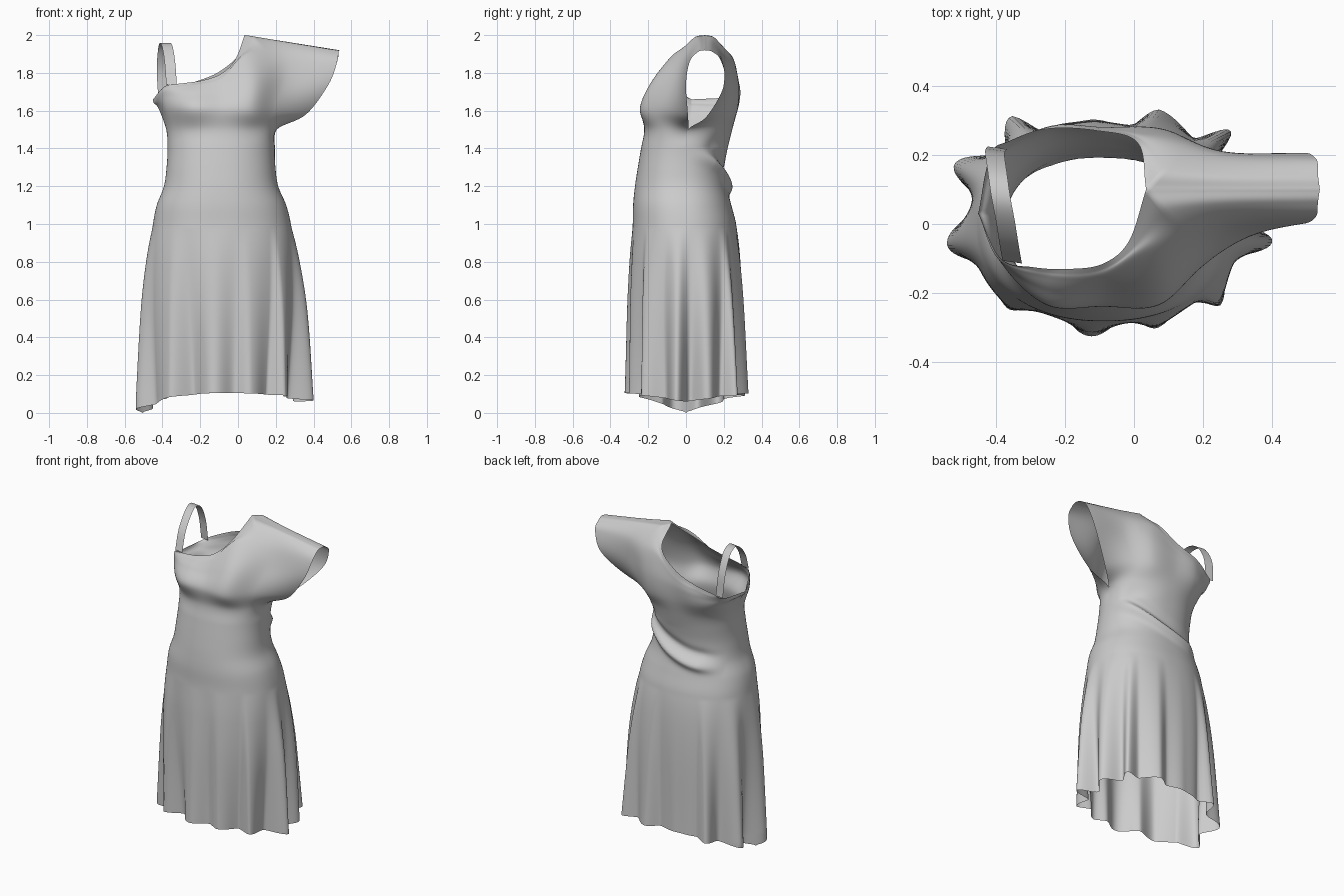
import bpy, bmesh, math
from mathutils import Vector as V

if "Cube" in bpy.data.objects:
    bpy.data.objects.remove(bpy.data.objects["Cube"])

SEG = 120         # columns in each half (front / back)
NECK_T = 0.75     # column fraction where the neckline meets the shoulder
CENTRE = V((-0.08, 0.0))


def spline(pts, t):
    """Catmull-Rom through pts, t in 0..1."""
    n = len(pts) - 1
    i = min(int(t * n), n - 1)
    f = t * n - i
    b, c = pts[i], pts[i + 1]
    a = pts[i - 1] if i else b * 2 - c
    d = pts[i + 2] if i + 2 <= n else c * 2 - b
    return 0.5 * (b * 2 + (c - a) * f + (a * 2 - b * 5 + c * 4 - d) * f * f
                  + (b * 3 - a - c * 3 + d) * f ** 3)


# Body outline: z, left x, right x, front y, back y
BODY = [(0.0, -.50, .35, -.29, .29), (0.5, -.495, .34, -.30, .295),
        (0.8, -.475, .31, -.293, .285), (1.0, -.45, .28, -.282, .265),
        (1.1, -.43, .255, -.28, .24), (1.2, -.392, .213, -.27, .215),
        (1.3, -.378, .198, -.255, .205), (1.4, -.373, .195, -.238, .22),
        (1.5, -.38, .205, -.221, .245), (1.6, -.40, .22, -.235, .265)]

# Hem folds seen from above, alternating ridge and valley
HEM = [(.40, -.05), (.29, .02), (.36, .12), (.24, .18), (.28, .27), (.17, .25),
       (.08, .33), (-.02, .28), (-.14, .30), (-.26, .27), (-.36, .31), (-.38, .21),
       (-.52, .17), (-.45, .06), (-.54, -.06), (-.43, -.13), (-.37, -.24),
       (-.23, -.225), (-.13, -.325), (-.02, -.27), (.07, -.30), (.15, -.21),
       (.25, -.235), (.26, -.11)]
TAU = 2 * math.pi
POLAR = sorted((math.atan2(y, x - CENTRE.x) % TAU, math.hypot(x - CENTRE.x, y)) for x, y in HEM)
POLAR = [(POLAR[-1][0] - TAU, POLAR[-1][1])] + POLAR + [(POLAR[0][0] + TAU, POLAR[0][1])]


def hem_radius(phi):
    for (a, ra), (b, rb) in zip(POLAR, POLAR[1:]):
        if a <= phi <= b:
            f = (1 - math.cos(math.pi * (phi - a) / (b - a))) / 2
            return ra + (rb - ra) * f


def outline(z):
    for i in range(len(BODY) - 1):
        a, b = BODY[i], BODY[i + 1]
        if z <= b[0]:
            break
    f = (z - a[0]) / (b[0] - a[0])
    h = b[0] - a[0]
    p, q = BODY[max(i - 1, 0)], BODY[min(i + 2, len(BODY) - 1)]
    out = []
    for k in range(1, 5):   # cubic Hermite for uneven spacing
        m0 = (b[k] - p[k]) / (b[0] - p[0]) * h
        m1 = (q[k] - a[k]) / (q[0] - a[0]) * h
        out.append((2 * f**3 - 3 * f * f + 1) * a[k] + (f**3 - 2 * f * f + f) * m0
                   + (3 * f * f - 2 * f**3) * b[k] + (f**3 - f * f) * m1)
    return out


def body_point(theta, z):
    xl, xr, yf, yb = outline(z)
    c, s = math.cos(theta), math.sin(theta)
    e = 0.9
    x = (xl + xr) / 2 + (xr - xl) / 2 * math.copysign(abs(c) ** e, c)
    y = (yf + yb) / 2 + (yb - yf) / 2 * math.copysign(abs(s) ** e, s)
    # skirt folds grow towards the hem
    w = min(max((0.98 - z) / 0.9, 0), 1)
    if w > 0:
        phi = math.atan2(y, x - CENTRE.x) % TAU
        r = hem_radius(phi)
        x += w * (CENTRE.x + r * math.cos(phi) - x)
        y += w * (r * math.sin(phi) - y)
    # gathered fold running diagonally across the back of the waist
    if s > 0:
        u = x + 0.22
        zf = 1.18 + 0.12 * u + 0.8 * max(u, 0) ** 2
        win = min(1, s * 1.6) * min(1, max(0, (x + 0.36) / 0.12))
        y += win * (0.032 * math.exp(-((z - zf) / 0.032) ** 2)
                    - 0.014 * math.exp(-((z - zf - 0.07) / 0.03) ** 2))
    return V((x, y, z))


bm = bmesh.new()


def add_grid(rows):
    vs = [[bm.verts.new(p) for p in r] for r in rows]
    for a, b in zip(vs, vs[1:]):
        for i in range(len(a) - 1):
            bm.faces.new((a[i], a[i + 1], b[i + 1], b[i]))


# Skirt and waist; the hem dips to a point at each side
def hem_z(theta):
    c, s = math.cos(theta), abs(math.sin(theta))
    return 0.005 + 0.1 * s if c < 0 else 0.06 + 0.045 * s


N = 2 * SEG
skirt = []
for j in range(101):
    row = []
    for i in range(N + 1):
        th = math.pi + TAU * i / N
        z0 = hem_z(th)
        row.append(body_point(th, z0 + (1.4 - z0) * j / 100))
    skirt.append(row)
skirt[0][0].z = skirt[0][-1].z = 0.0
add_grid(skirt)

# Upper bodice with draped sleeve: rows run left side -> sleeve opening
NECK, TIP = V((.035, .1, 2.0)), V((.537, .1, 1.92))
FRONT = [[(-.42, .03, 1.61), (-.375, -.12, 1.61), (-.25, -.235, 1.61), (-.09, -.238, 1.61),
          (.07, -.235, 1.61), (.195, -.125, 1.61), (.36, .01, 1.58)],
         [(-.445, .03, 1.64), (-.385, -.11, 1.68), (-.25, -.19, 1.69), (-.09, -.19, 1.70),
          (.08, -.18, 1.75), (.25, -.05, 1.76), (.48, 0, 1.74)],
         [(-.45, .03, 1.655), (-.387, -.105, 1.71), (-.245, -.155, 1.73), (-.095, -.15, 1.76),
          (.05, -.075, 1.89), (.26, .005, 1.89), (.525, .02, 1.86)]]
FRONT_NECK = [(-.45, .03, 1.66), (-.385, -.10, 1.73), (-.29, -.125, 1.745), (-.19, -.13, 1.76),
              (-.09, -.115, 1.795), (-.015, -.05, 1.87), NECK]
BACK = [[(-.42, .03, 1.61), (-.37, .19, 1.60), (-.25, .265, 1.60), (-.09, .27, 1.60),
         (.07, .265, 1.60), (.19, .20, 1.60), (.32, .11, 1.57)],
        [(-.445, .03, 1.64), (-.40, .19, 1.64), (-.25, .28, 1.67), (-.09, .28, 1.69),
         (.08, .275, 1.73), (.25, .21, 1.76), (.47, .20, 1.73)],
        [(-.45, .03, 1.655), (-.405, .20, 1.66), (-.25, .28, 1.71), (-.095, .277, 1.75),
         (.06, .255, 1.86), (.26, .20, 1.88), (.525, .19, 1.86)]]
BACK_NECK = [(-.45, .03, 1.66), (-.415, .20, 1.67), (-.36, .24, 1.70), (-.25, .275, 1.745),
             (-.11, .27, 1.80), (.01, .235, 1.90), NECK]


def bodice_panel(rows, neckline, side):
    cols = []
    for i in range(SEG + 1):
        t = i / SEG
        th = math.pi + side * math.pi * t
        ctrl = [body_point(th, z) for z in (1.3, 1.4, 1.5)]
        ctrl += [spline([V(p) for p in r], t) for r in rows]
        if t <= NECK_T:
            top = spline([V(p) for p in neckline], t / NECK_T)
        else:
            top = NECK.lerp(TIP, (t - NECK_T) / (1 - NECK_T))
        # extra row that rounds the shoulder crest
        crest = ctrl[-1].lerp(top, 0.55)
        crest.z += 0.3 * (top.z - ctrl[-1].z) * min(max((t - 0.6) / 0.15, 0), 1)
        ctrl += [crest, top]
        first = 1 / (len(ctrl) - 1)
        cols.append([spline(ctrl, first + (1 - first) * j / 48) for j in range(49)])
    add_grid([list(r) for r in zip(*cols)])


bodice_panel(FRONT, FRONT_NECK, 1)
bodice_panel(BACK, BACK_NECK, -1)


def finish(name):
    bmesh.ops.remove_doubles(bm, verts=bm.verts, dist=0.0006)
    bmesh.ops.recalc_face_normals(bm, faces=bm.faces)
    me = bpy.data.meshes.new(name)
    bm.to_mesh(me)
    bm.free()
    me.shade_smooth()
    ob = bpy.data.objects.new(name, me)
    bpy.context.collection.objects.link(ob)


finish("dress_body")

# Thin shoulder strap
bm = bmesh.new()
path = [V(p) for p in [(-.352, -.11, 1.738), (-.36, -.065, 1.85), (-.372, .01, 1.93),
                       (-.385, .08, 1.958), (-.395, .15, 1.925), (-.402, .205, 1.82),
                       (-.395, .22, 1.68)]]
half = V((0.028, -0.004, 0))
strap = [spline(path, j / 40) for j in range(41)]
add_grid([[p - half, p, p + half] for p in strap])
finish("shoulder_strap")
